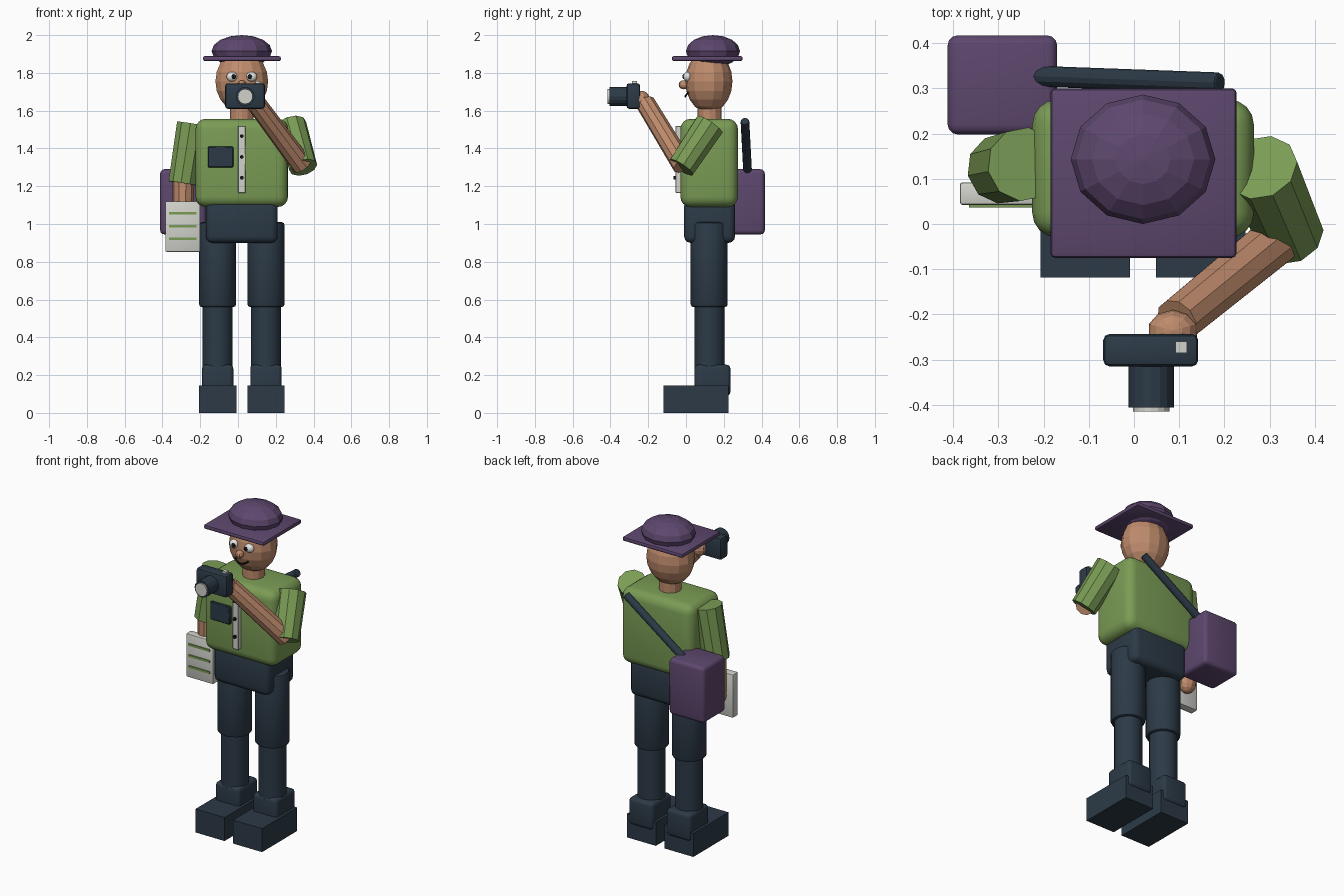
import bpy, bmesh, math
from mathutils import Vector, Matrix

cube = bpy.data.objects.get("Cube")
if cube:
    bpy.data.objects.remove(cube)


def material(name, *rgb):
    m = bpy.data.materials.new(name)
    m.use_nodes = True
    colour = (*rgb, 1)
    m.diffuse_color = colour
    bsdf = next(n for n in m.node_tree.nodes if n.type == 'BSDF_PRINCIPLED')
    bsdf.inputs["Base Color"].default_value = colour
    return m


GREEN = material("shirt green", .195, .33, .09)
PURPLE = material("plum purple", .11, .063, .155)
NAVY = material("dark navy", .025, .042, .062)
SKIN = material("skin", .52, .26, .15)
PALE = material("pale grey", .64, .65, .6)
WHITE = material("eye white", .8, .8, .78)
BLACK = material("black", .008, .008, .01)


def finish(name, bm, mat, smooth=0):
    me = bpy.data.meshes.new(name)
    bm.to_mesh(me)
    bm.free()
    me.materials.append(mat)
    if smooth:
        me.shade_smooth()
        me.set_sharp_from_angle(angle=math.radians(smooth))
    ob = bpy.data.objects.new(name, me)
    bpy.context.collection.objects.link(ob)
    return ob


def box(name, lo, hi, mat, bevel=0, segments=3):
    """Box between two corners, with rounded edges."""
    lo, hi = Vector(lo), Vector(hi)
    bm = bmesh.new()
    place = Matrix.Translation((lo + hi) / 2) @ Matrix.Diagonal((*(hi - lo), 1))
    bmesh.ops.create_cube(bm, size=1, matrix=place)
    if bevel:
        bmesh.ops.bevel(bm, geom=bm.edges[:], offset=bevel, segments=segments,
                        profile=.5, affect='EDGES')
    return finish(name, bm, mat, 40 if bevel else 0)


def tube(name, a, b, r1, r2, mat, sides=12, bevel=0, smooth=0):
    """Capped cylinder from a to b, optionally with softened rims."""
    a, b = Vector(a), Vector(b)
    axis = b - a
    bm = bmesh.new()
    turn = axis.to_track_quat('Z', 'Y').to_matrix().to_4x4()
    bmesh.ops.create_cone(bm, cap_ends=True, segments=sides, radius1=r1, radius2=r2,
                          depth=axis.length, matrix=Matrix.Translation((a + b) / 2) @ turn)
    if bevel:
        rims = [e for e in bm.edges if any(len(f.verts) > 4 for f in e.link_faces)]
        bmesh.ops.bevel(bm, geom=rims, offset=bevel, segments=2, profile=.5, affect='EDGES')
    return finish(name, bm, mat, smooth)


def ball(name, centre, radii, mat, u=12, v=8, smooth=0):
    bm = bmesh.new()
    bmesh.ops.create_uvsphere(bm, u_segments=u, v_segments=v, radius=1,
                              matrix=Matrix.Translation(centre) @ Matrix.Diagonal((*radii, 1)))
    return finish(name, bm, mat, smooth)


MID = .02   # body centre line

# Torso and hips
box("shirt", (-.225, -.03, 1.09), (.265, .275, 1.557), GREEN, .055, 4)
box("hips", (-.17, -.01, .9), (.21, .26, 1.13), NAVY, .035)

# Legs and shoes
for side, x in (("right", MID - .128), ("left", MID + .128)):
    tube(side + "_thigh", (x, .123, .56), (x, .123, 1.01), .098, .098, NAVY, 16, .015, 30)
    tube(side + "_shin", (x, .125, .15), (x, .125, .6), .08, .08, NAVY, 16, 0, 30)
    box(side + "_ankle", (x - .083, .045, .09), (x + .083, .235, .255), NAVY, .02)
    box(side + "_shoe", (x - .099, -.118, 0), (x + .099, .224, .145), NAVY)

# Neck, head and face
tube("neck", (MID, .125, 1.5), (MID, .125, 1.66), .063, .063, SKIN)
ball("head", (MID, .121, 1.755), (.143, .125, .165), SKIN, 14, 10)
ball("nose", (MID, -.012, 1.737), (.024, .027, .024), SKIN, 10, 6)
for side, s in (("right", -1), ("left", 1)):
    ball(side + "_eye", (MID + s * .052, .008, 1.78), (.029, .022, .026), WHITE, 12, 8, 60)
    ball(side + "_pupil", (MID + s * .042, -.012, 1.78), (.012, .007, .013), BLACK, 10, 6, 60)

# Smiling mouth as a thin bent rod
curve = bpy.data.curves.new("mouth", 'CURVE')
curve.dimensions = '3D'
curve.bevel_depth = .005
curve.bevel_resolution = 1
curve.use_fill_caps = True
line = curve.splines.new('POLY')
line.points.add(6)
for i, p in enumerate(line.points):
    t = i / 3 - 1
    p.co = (MID + .045 * t, -.004 + .014 * t * t, 1.675 + .02 * t * t, 1)
curve.materials.append(BLACK)
bpy.context.collection.objects.link(bpy.data.objects.new("mouth", curve))

# Hat
box("hat_brim", (-.185, -.075, 1.862), (.227, .3, 1.889), PURPLE, .011, 2)
ball("hat_crown", (MID, .143, 1.915), (.16, .143, .085), PURPLE, 12, 8)

# Shirt details
box("button_strip", (0, -.055, 1.165), (.041, -.02, 1.52), PALE, .003, 1)
for i in range(3):
    z = 1.245 + .11 * i
    tube(f"shirt_button_{i + 1}", (MID, -.05, z), (MID, -.067, z), .01, .01, BLACK, 10)
box("chest_pocket", (-.16, -.045, 1.3), (-.025, -.02, 1.41), NAVY, .004, 1)

# Lowered right arm holding a sheet
tube("right_sleeve", (-.243, .132, 1.53), (-.293, .122, 1.215), .082, .077, GREEN, 10)
tube("right_forearm", (-.29, .12, 1.26), (-.292, .115, 1.0), .058, .055, SKIN, 10)
ball("right_hand", (-.292, .112, .985), (.055, .05, .06), SKIN, 10, 8)
box("notes", (-.385, .042, .853), (-.2, .092, 1.12), PALE, .006, 2)
for i in range(3):
    z = .921 + .068 * i
    box(f"note_line_{i + 1}", (-.365, .036, z - .007), (-.22, .044, z + .007), GREEN)

# Raised left arm
tube("left_sleeve", (.28, .125, 1.525), (.345, -.025, 1.3), .083, .076, GREEN, 10)
tube("left_forearm", (.34, -.015, 1.31), (.095, -.215, 1.64), .057, .052, SKIN, 10)
ball("left_hand", (.086, -.235, 1.655), (.056, .045, .05), SKIN, 10, 8)

# Camera
box("camera_body", (-.068, -.315, 1.61), (.142, -.243, 1.745), NAVY, .014, 2)
tube("camera_lens", (.038, -.3, 1.675), (.038, -.406, 1.675), .05, .05, NAVY, 16)
tube("lens_glass", (.038, -.4, 1.675), (.038, -.415, 1.675), .04, .04, PALE, 16)
box("shutter_button", (.092, -.285, 1.735), (.117, -.26, 1.757), PALE)

# Shoulder bag and strap
box("bag", (-.412, .198, .945), (-.17, .417, 1.29), PURPLE, .022)
tube("bag_strap", (-.222, .327, 1.262), (.19, .312, 1.545), .023, .023, NAVY, 12, .006)
